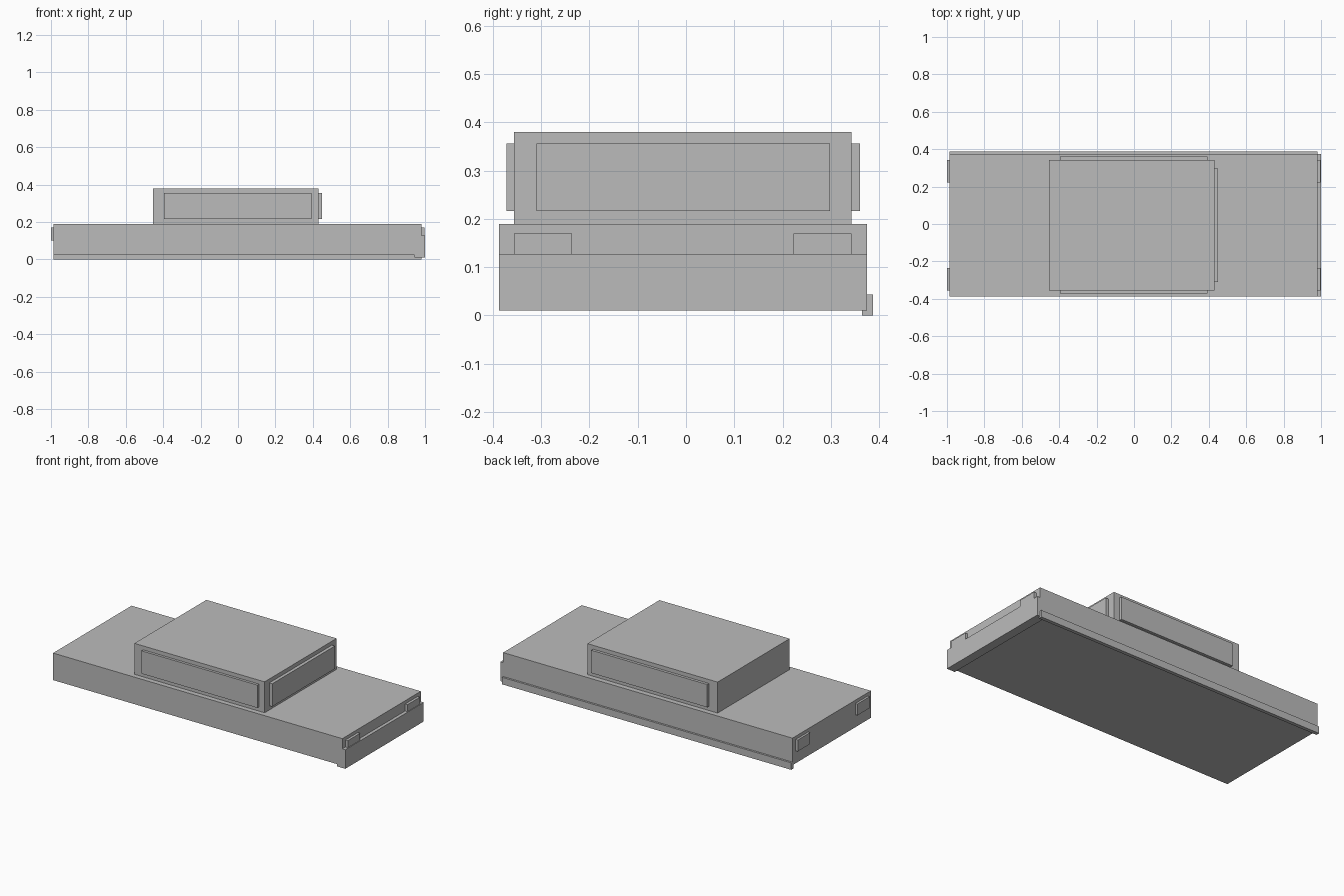
import bpy
import bmesh
from mathutils import Vector

cube = bpy.data.objects.get("Cube")
if cube:
    bpy.data.objects.remove(cube, do_unlink=True)

grey = bpy.data.materials.new("plain_grey")
grey.use_nodes = True
COLOUR = (0.5, 0.5, 0.5, 1)
grey.diffuse_color = COLOUR
for node in grey.node_tree.nodes:
    if node.type == "BSDF_PRINCIPLED":
        node.inputs["Base Color"].default_value = COLOUR


def box(name, xs, ys, zs):
    """Box spanning the given (low, high) range on each axis."""
    low, high = (Vector(corner) for corner in zip(xs, ys, zs))
    bm = bmesh.new()
    bmesh.ops.create_cube(bm, size=1)
    bmesh.ops.scale(bm, vec=high - low, verts=bm.verts)
    bmesh.ops.translate(bm, vec=(low + high) / 2, verts=bm.verts)
    mesh = bpy.data.meshes.new(name)
    bm.to_mesh(mesh)
    bm.free()
    mesh.materials.append(grey)
    obj = bpy.data.objects.new(name, mesh)
    bpy.context.collection.objects.link(obj)
    return obj


# Long low body with the cabin on top
BODY_Y = (-0.387, 0.375)
box("body", (-0.986, 0.98), BODY_Y, (0.024, 0.19))
box("cabin", (-0.455, 0.43), (-0.356, 0.343), (0.19, 0.38))

# Raised window panels on the sides and one end of the cabin
WINDOW_Z = (0.216, 0.356)
box("end_window", (0.42, 0.45), (-0.31, 0.298), WINDOW_Z)
for side, ys in (("front", (-0.372, -0.35)), ("back", (0.335, 0.36))):
    box(side + "_window", (-0.396, 0.392), ys, WINDOW_Z)

# Bumper across one end and sill strip along the back
box("bumper", (0.945, 1.0), BODY_Y, (0.01, 0.127))
box("sill_strip", (-0.986, 0.98), (0.365, 0.387), (0, 0.043))

# Lamps at both ends
for side, ys in (("front", (-0.356, -0.236)), ("back", (0.223, 0.343))):
    box(side + "_headlamp", (0.97, 0.996), ys, (0.1, 0.17))
    box(side + "_tail_lamp", (-1.0, -0.976), ys, (0.1, 0.17))
